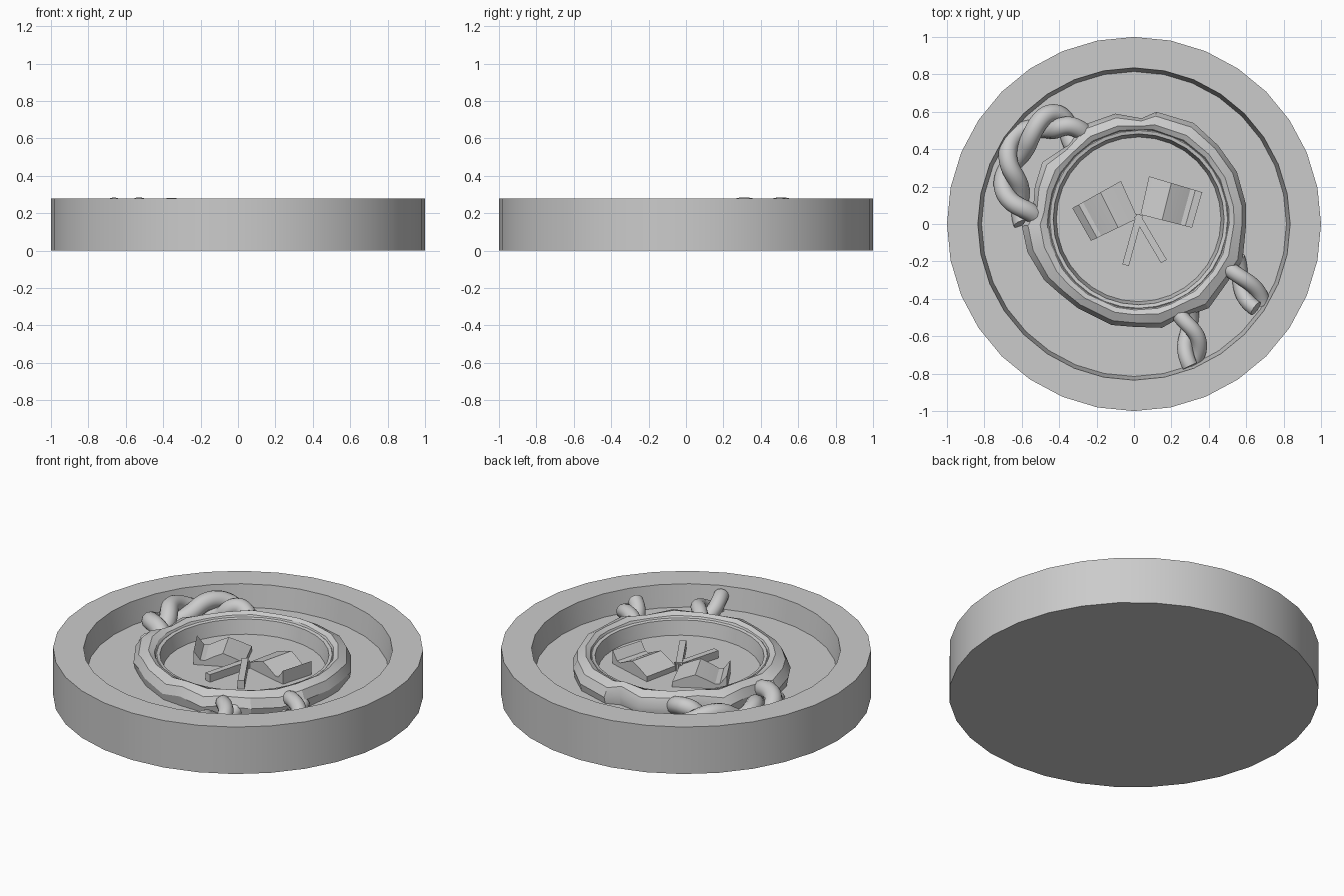
import bpy, bmesh, math
from mathutils import Vector

if "Cube" in bpy.data.objects:
    bpy.data.objects.remove(bpy.data.objects["Cube"])

FLOOR, SEAL_FLOOR = 0.15, 0.16
CENTRE = Vector((0.025, 0.025, 0))

grey = bpy.data.materials.new("plain_grey")
grey.diffuse_color = (0.6, 0.6, 0.6, 1)
grey.use_nodes = True
grey.node_tree.nodes["Principled BSDF"].inputs["Base Color"].default_value = grey.diffuse_color


def finish(name, bm, angle=30):
    bmesh.ops.recalc_face_normals(bm, faces=bm.faces)
    me = bpy.data.meshes.new(name)
    bm.to_mesh(me)
    bm.free()
    me.materials.append(grey)
    ob = bpy.data.objects.new(name, me)
    bpy.context.collection.objects.link(ob)
    bpy.ops.object.select_all(action='DESELECT')
    ob.select_set(True)
    bpy.context.view_layer.objects.active = ob
    bpy.ops.object.shade_smooth_by_angle(angle=math.radians(angle))
    return ob


def loft(name, rings, cap_first=True, cap_last=True, angle=30):
    """Join rings of equal length; optionally close both ends."""
    bm = bmesh.new()
    vs = [[bm.verts.new(p) for p in r] for r in rings]
    n = len(rings[0])
    for a, b in zip(vs, vs[1:]):
        for i in range(n):
            j = (i + 1) % n
            bm.faces.new((a[i], a[j], b[j], b[i]))
    if cap_first:
        bm.faces.new(vs[0][::-1])
    if cap_last:
        bm.faces.new(vs[-1])
    return finish(name, bm, angle)


def circle(r, z, n=32, c=Vector((0, 0, 0))):
    return [Vector((c.x + r * math.cos(2 * math.pi * i / n),
                    c.y + r * math.sin(2 * math.pi * i / n), z)) for i in range(n)]


# Round dish with a raised rim
loft("dish", [circle(r, z) for r, z in
              [(1, 0), (1, 0.28), (0.835, 0.28), (0.815, FLOOR)]])

# Stamped centre of the seal, with its thin lip
loft("seal_centre", [circle(r, z, 32, CENTRE) for r, z in
                     [(0.5, 0.14), (0.49, 0.235), (0.475, 0.247), (0.457, 0.243),
                      (0.44, SEAL_FLOOR)]])

# Irregular squeezed-out edge of the seal
outline = [(0.6, 0), (0.6, 0.1), (0.55, 0.28), (0.45, 0.42), (0.32, 0.54), (0.12, 0.6),
           (0.04, 0.565), (-0.1, 0.59), (-0.27, 0.53), (-0.37, 0.41), (-0.49, 0.33),
           (-0.53, 0.2), (-0.54, 0.07), (-0.6, -0.01), (-0.57, -0.15), (-0.48, -0.3),
           (-0.4, -0.37), (-0.3, -0.45), (-0.12, -0.54), (0, -0.55), (0.15, -0.555),
           (0.23, -0.51), (0.4, -0.45), (0.5, -0.31), (0.58, -0.2)]


def edge_ring(blend, z, wobble):
    ring = []
    for i, (x, y) in enumerate(outline):
        out = Vector((x, y, 0)) - CENTRE
        p = CENTRE + out.normalized() * (0.475 + (out.length - 0.475) * blend)
        p.z = z + wobble * math.sin(i * 2.4)
        ring.append(p)
    return ring


loft("seal_edge", [edge_ring(0, 0.15, 0), edge_ring(0.93, 0.15, 0), edge_ring(1, 0.195, 0.012),
                   edge_ring(0.78, 0.245, 0.012), edge_ring(0.35, 0.268, 0.006),
                   edge_ring(0.1, 0.255, 0.003), edge_ring(0, 0.235, 0)],
     cap_first=False, cap_last=False)


# Waving flags: a wavy profile extruded along the pole side
def flag(name, low, high, tip_low, tip_high):
    wave = [(0, 0.19), (0.2, 0.215), (0.42, 0.238), (0.6, 0.215), (0.78, 0.188),
            (0.87, 0.19), (1, 0.24)]
    rings = []
    for a, b in ((low, tip_low), (high, tip_high)):
        a, b = Vector(a), Vector(b)
        top = [a.lerp(b, u).to_3d() + Vector((0, 0, z)) for u, z in wave]
        ends = [p.to_3d() + Vector((0, 0, 0.15)) for p in (b, a)]
        rings.append(top + ends)
    loft(name, rings, angle=15)


flag("left_flag", (0.02, 0.03), (-0.07, 0.23), (-0.23, -0.09), (-0.33, 0.085))
flag("right_flag", (0.035, 0.05), (0.08, 0.255), (0.31, -0.02), (0.365, 0.17))


# Crossed flag poles
def pole(name, a, b, top):
    a, b = Vector(a), Vector(b)
    d = (b - a).normalized()
    side = Vector((-d.y, d.x)) * 0.018
    base = [a + side, b + side, b - side, a - side]
    loft(name, [[p.to_3d() + Vector((0, 0, z)) for p in base] for z in (0.15, top)])


pole("left_flag_pole", (0.015, 0.045), (0.16, -0.2), 0.212)
pole("right_flag_pole", (0.03, 0.05), (-0.045, -0.22), 0.205)


# Twisted two-strand rope following a smooth path
def smooth_path(pts, steps=16):
    pts = [Vector(p) for p in pts]
    pts = [2 * pts[0] - pts[1]] + pts + [2 * pts[-1] - pts[-2]]
    out = []
    for a, b, c, d in zip(pts, pts[1:], pts[2:], pts[3:]):
        for k in range(steps):
            t = k / steps
            out.append(0.5 * (2 * b + (c - a) * t + (2 * a - 5 * b + 4 * c - d) * t ** 2
                              + (3 * b - a - 3 * c + d) * t ** 3))
    return out + [pts[-2]]


def rope(name, pts, turns, phase, offset=0.043, thick=0.05):
    path = smooth_path(pts)
    n = len(path) - 1
    for s in range(2):
        centres = []
        for i, p in enumerate(path):
            tan = (path[min(i + 1, n)] - path[max(i - 1, 0)]).normalized()
            side = tan.cross(Vector((0, 0, 1))).normalized()
            ang = phase + math.pi * s + 2 * math.pi * turns * i / n
            centres.append(p + offset * (side * math.cos(ang) + side.cross(tan) * math.sin(ang)))
        rings = []
        for i, p in enumerate(centres):
            tan = (centres[min(i + 1, n)] - centres[max(i - 1, 0)]).normalized()
            u = tan.cross(Vector((0, 0, 1))).normalized()
            v = u.cross(tan)
            rings.append([p + thick * (u * math.cos(k * math.pi / 6) + v * math.sin(k * math.pi / 6))
                          for k in range(12)])
        loft(f"{name}_strand_{s + 1}", rings, angle=40)


rope("rope_loop", [(-0.56, 0.02, 0.18), (-0.64, 0.15, 0.19), (-0.665, 0.3, 0.192),
                   (-0.6, 0.45, 0.192), (-0.47, 0.54, 0.192), (-0.36, 0.53, 0.19),
                   (-0.27, 0.42, 0.18)], 2.0, 0.4)
rope("rope_end_right", [(0.52, -0.2, 0.19), (0.59, -0.32, 0.19), (0.67, -0.44, 0.19)],
     0.6, 0.3, 0.038, 0.042)
rope("rope_end_front", [(0.27, -0.46, 0.19), (0.31, -0.61, 0.19), (0.3, -0.76, 0.19)],
     0.7, 0.3, 0.038, 0.042)
